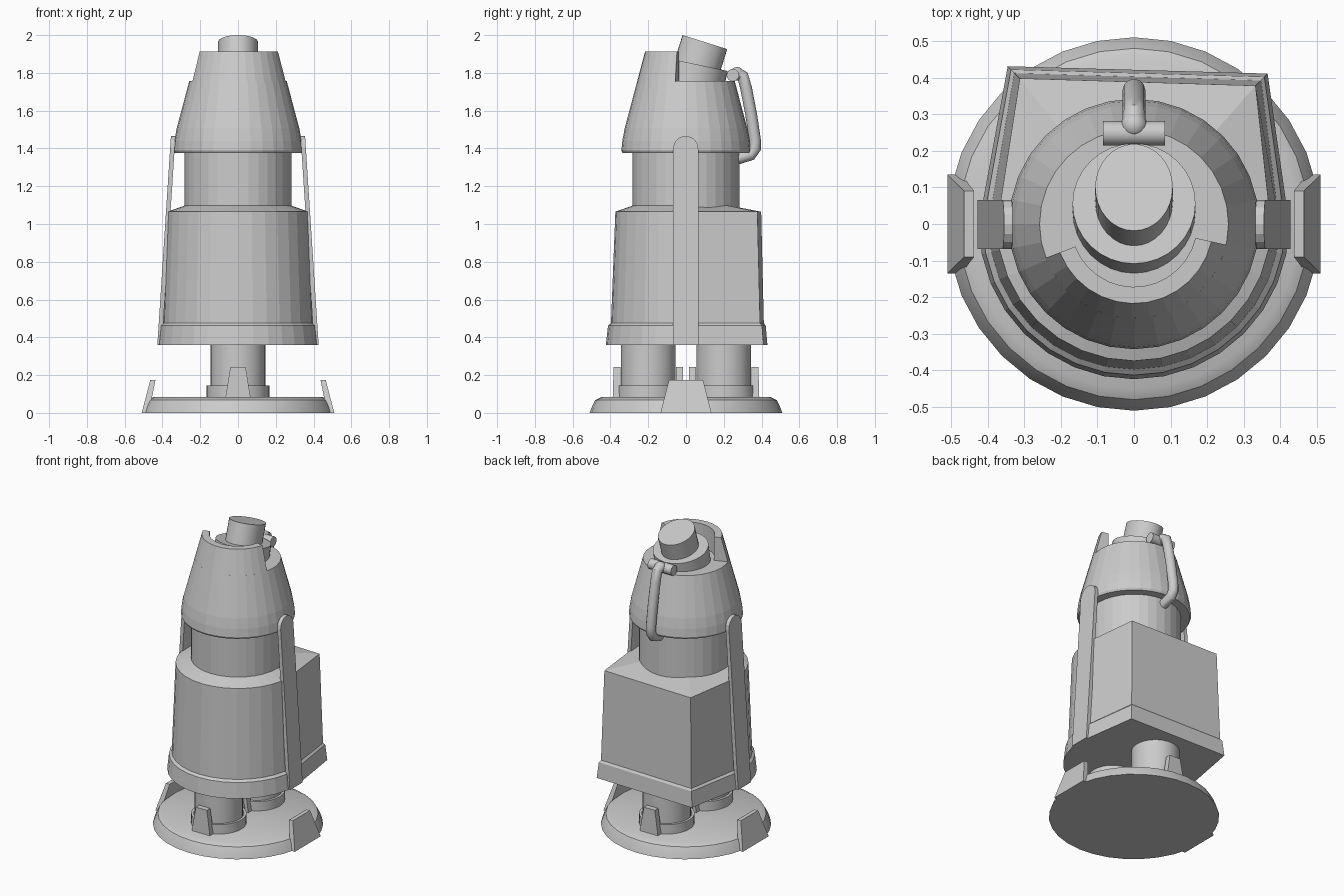
import bpy, bmesh
from math import sin, cos, pi, radians
from mathutils import Vector, Matrix

if "Cube" in bpy.data.objects:
    bpy.data.objects.remove(bpy.data.objects["Cube"])


def loft(name, rings, smooth=False, cap=True):
    """Skin a list of equal-length point rings and cap both ends."""
    bm = bmesh.new()
    vs = [[bm.verts.new(p) for p in r] for r in rings]
    n = len(rings[0])
    for a, b in zip(vs, vs[1:]):
        for i in range(n):
            j = (i + 1) % n
            bm.faces.new((a[i], a[j], b[j], b[i]))
    if cap:
        bm.faces.new(vs[0])
        bm.faces.new(vs[-1])
    else:
        for i in range(n):
            j = (i + 1) % n
            bm.faces.new((vs[-1][i], vs[-1][j], vs[0][j], vs[0][i]))
    bmesh.ops.recalc_face_normals(bm, faces=bm.faces)
    me = bpy.data.meshes.new(name)
    bm.to_mesh(me)
    bm.free()
    if smooth:
        me.shade_smooth()
        me.set_sharp_from_angle(angle=radians(35))
    ob = bpy.data.objects.new(name, me)
    bpy.context.collection.objects.link(ob)
    return ob


def circle(r, z, n=32, y=0.0, ry=None):
    ry = ry or r
    return [Vector((r * cos(2 * pi * i / n), y + ry * sin(2 * pi * i / n), z)) for i in range(n)]


def lathe(name, profile, n=32, y=0.0, smooth=False, cap=True):
    return loft(name, [circle(r, z, n, y) for r, z in profile], smooth, cap)


def tilted(name, r, ry, depth, top, angle, n=32):
    """Cylinder whose top centre is given, leaning towards the back."""
    m = Matrix.Translation(top) @ Matrix.Rotation(-radians(angle), 4, 'X')
    return loft(name, [[m @ p for p in circle(r, z, n, 0, ry)] for z in (-depth, 0)], True)


# Base plate with rounded edge
lathe("base_plate", [(0.51, 0), (0.495, 0.04), (0.48, 0.068), (0.45, 0.083)], smooth=True)

# Leaning tabs on both sides of the base
for s, side in ((-1, "left"), (1, "right")):
    loft("base_tab_" + side, [
        [(s * x, y, z) for x, y in ((xi, -w), (xo, -w), (xo, w), (xi, w))]
        for xi, xo, w, z in ((0.472, 0.51, 0.135, 0), (0.437, 0.464, 0.09, 0.175))])

# Two support posts, each in an open sleeve with front and back clips
for s, side in ((-1, "front"), (1, "back")):
    cy = 0.2 * s
    lathe("post_" + side, [(0.145, 0.07), (0.145, 0.38)], y=cy, smooth=True)
    lathe("post_sleeve_" + side, [(0.15, 0.07), (0.166, 0.07), (0.166, 0.145), (0.15, 0.145)],
          y=cy, smooth=True, cap=False)
    for t, end in ((-1, "front"), (1, "back")):
        loft("post_clip_%s_%s" % (side, end), [
            [(x, cy + t * y, z) for x, y in ((-w, 0.148), (w, 0.148), (w, yo), (-w, yo))]
            for w, yo, z in ((0.067, 0.188, 0.08), (0.04, 0.183, 0.243))])


# Lower body: round front, angular back, slightly skewed back wall
def d_ring(r, cx, cy, z):
    arc = [Vector((r * cos(pi + pi * i / 16), r * sin(pi + pi * i / 16), z)) for i in range(17)]
    return arc + [Vector((cx + 0.01, cy - 0.01, z)), Vector((0.01 - cx, cy + 0.01, z))]


loft("lower_body", [
    d_ring(0.424, 0.355, 0.421, 0.36),
    d_ring(0.413, 0.346, 0.412, 0.462),
    d_ring(0.397, 0.337, 0.402, 0.475),
    d_ring(0.374, 0.322, 0.388, 1.065)])

# Sloping shoulder running from the body outline to the neck
outer = d_ring(0.374, 0.322, 0.388, 1.065)
inner = []
for p in outer:
    q = Vector((p.x, p.y, 0)).normalized() * 0.275
    inner.append(Vector((q.x, q.y, 1.1)))
loft("shoulder", [outer, inner])

# Neck cylinder
lathe("neck", [(0.282, 1.04), (0.282, 1.4)])

# Side straps with round tops, leaning inwards
outline = [(-0.068, 0.36), (0.065, 0.36)]
outline += [(-0.0015 + 0.0665 * cos(pi * i / 8), 1.4 + 0.066 * sin(pi * i / 8)) for i in range(9)]
for s, side in ((-1, "left"), (1, "right")):
    loft("strap_" + side, [
        [(s * (0.427 - (z - 0.36) * 0.065 - d), y, z) for y, z in outline]
        for d in (0, 0.024)])

# Tapered head with floor for the recess
lathe("head", [(0.27, 1.375), (0.335, 1.375), (0.342, 1.388), (0.337, 1.44),
               (0.325, 1.505), (0.258, 1.757)])

# Raised wall around the front of the head
sections = []
for i in range(14):
    a = radians(201 + 11.25 * i)
    sections.append([(r * cos(a), r * sin(a), z) for r, z in
                     ((0.172, 1.745), (0.26, 1.75), (0.217, 1.912), (0.172, 1.912))])
loft("head_wall", sections)

# Tilted collar and spout
tilted("collar", 0.168, 0.168, 0.14, (0, 0.056, 1.845), 12)
tilted("spout", 0.106, 0.124, 0.17, (0, 0.1, 1.963), 17.5)

# Crossbar and ball joint at the back
loft("crossbar", [[(x, 0.248 + 0.033 * cos(2 * pi * i / 16), 1.788 + 0.033 * sin(2 * pi * i / 16))
                   for i in range(16)] for x in (-0.085, 0.085)], True)
bpy.ops.mesh.primitive_uv_sphere_add(segments=16, ring_count=10, radius=0.036, location=(0, 0.27, 1.795))
bpy.context.object.name = "ball_joint"
bpy.context.object.data.shade_smooth()

# Curved lever hanging down the back
path = [(0.265, 1.8), (0.3, 1.785), (0.318, 1.72), (0.345, 1.58), (0.366, 1.44),
        (0.366, 1.4), (0.345, 1.368), (0.27, 1.345)]
pts = [Vector((0, y, z)) for y, z in path]
rings = []
for k, p in enumerate(pts):
    t = (pts[min(k + 1, len(pts) - 1)] - pts[max(k - 1, 0)]).normalized()
    side = Vector((1, 0, 0))
    up = t.cross(side)
    rings.append([p + 0.031 * (cos(2 * pi * i / 12) * side + sin(2 * pi * i / 12) * up)
                  for i in range(12)])
loft("lever", rings, True)
